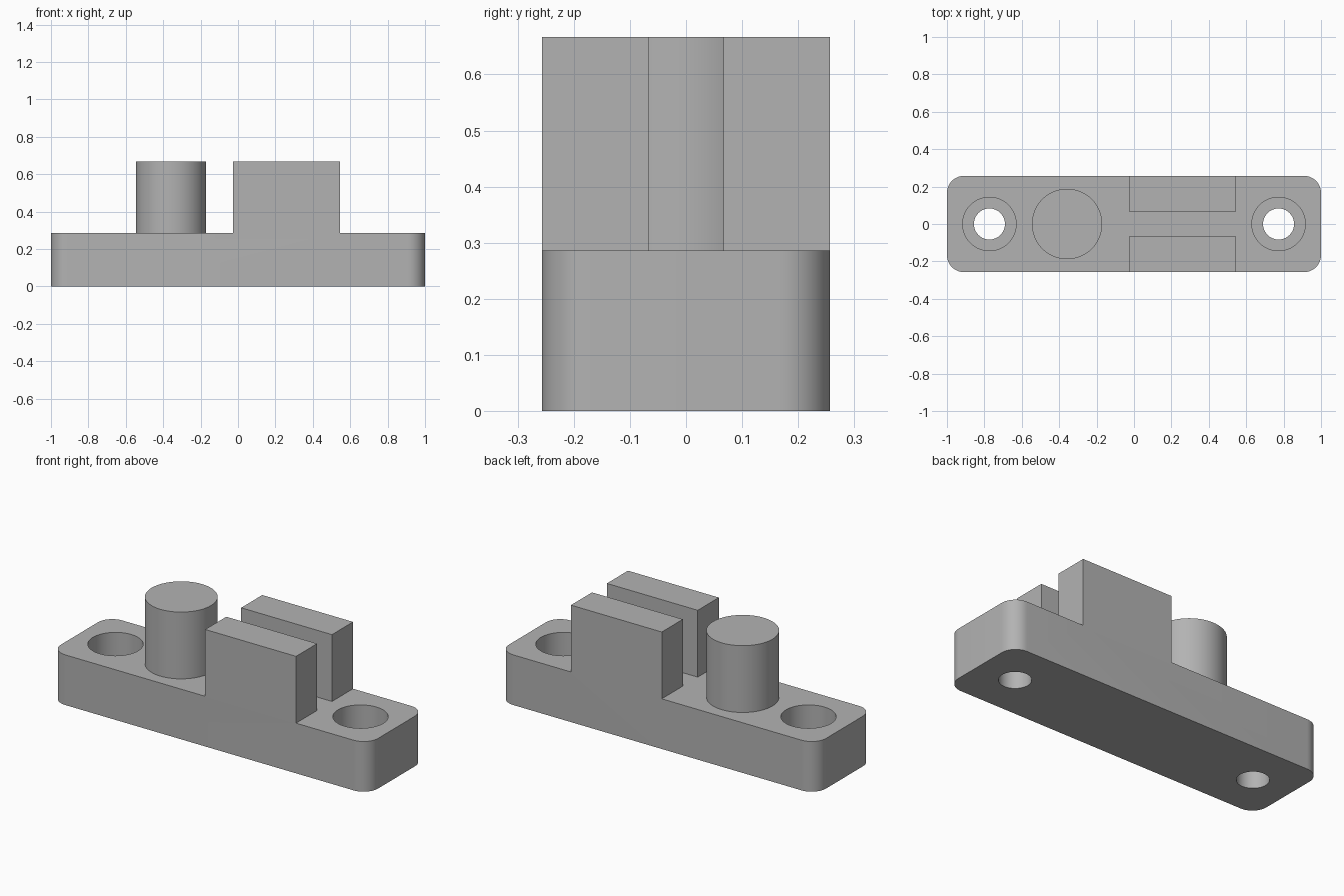
import bpy, bmesh, math

cube = bpy.data.objects.get("Cube")
if cube:
    bpy.data.objects.remove(cube)

HALF_LEN, HALF_W = 1.0, 0.257
DECK, TOP = 0.286, 0.667
WALL_X0, WALL_X1, SLOT = -0.027, 0.546, 0.067
HOLE_X, HOLE_R, BORE_R, BORE_DEPTH = 0.773, 0.083, 0.143, 0.17

grey = bpy.data.materials.new("mid grey")
grey.use_nodes = True
colour = (0.45, 0.45, 0.45, 1)
grey.diffuse_color = colour
grey.node_tree.nodes["Principled BSDF"].inputs["Base Color"].default_value = colour


def cylinder(name, x, radius, z0, z1):
    bpy.ops.mesh.primitive_cylinder_add(vertices=64, radius=radius, depth=z1 - z0,
                                        location=(x, 0, (z0 + z1) / 2))
    ob = bpy.context.object
    ob.name = name
    ob.data.materials.append(grey)
    return ob


def smooth(ob):
    bpy.ops.object.select_all(action='DESELECT')
    ob.select_set(True)
    bpy.context.view_layer.objects.active = ob
    bpy.ops.object.shade_smooth_by_angle(angle=math.radians(30))


def cut(ob, cutter):
    cutter.hide_render = True
    mod = ob.modifiers.new("cut", 'BOOLEAN')
    mod.operation, mod.solver, mod.object = 'DIFFERENCE', 'EXACT', cutter
    bpy.context.view_layer.objects.active = ob
    bpy.ops.object.modifier_apply(modifier=mod.name)
    bpy.data.objects.remove(cutter)


# Base with raised block: stepped side profile extruded across the width
profile = [(-HALF_LEN, 0), (HALF_LEN, 0), (HALF_LEN, DECK), (WALL_X1, DECK),
           (WALL_X1, TOP), (WALL_X0, TOP), (WALL_X0, DECK), (-HALF_LEN, DECK)]
bm = bmesh.new()
face = bm.faces.new([bm.verts.new((x, -HALF_W, z)) for x, z in profile])
ext = bmesh.ops.extrude_face_region(bm, geom=[face])
bmesh.ops.translate(bm, vec=(0, 2 * HALF_W, 0),
                    verts=[v for v in ext["geom"] if isinstance(v, bmesh.types.BMVert)])
# Rounded vertical end corners
corners = [e for e in bm.edges
           if all(abs(v.co.x) > HALF_LEN - 0.001 for v in e.verts)
           and abs(e.verts[0].co.z - e.verts[1].co.z) > 0.1]
bmesh.ops.bevel(bm, geom=corners, offset=0.09, segments=12, profile=0.5, affect='EDGES')
bmesh.ops.recalc_face_normals(bm, faces=bm.faces)
mesh = bpy.data.meshes.new("base_with_walls")
bm.to_mesh(mesh)
bm.free()
base = bpy.data.objects.new("base_with_walls", mesh)
bpy.context.collection.objects.link(base)
mesh.materials.append(grey)

# Slot that splits the block into two walls
bpy.ops.mesh.primitive_cube_add(size=1, location=((WALL_X0 + WALL_X1) / 2, 0, DECK + 0.5))
slot = bpy.context.object
slot.name = "slot_cutter"
slot.scale = (WALL_X1 - WALL_X0 + 0.1, 2 * SLOT, 1)
slot.data.materials.append(grey)
bpy.context.view_layer.update()
cut(base, slot)

# Counterbored screw holes
for x in (-HOLE_X, HOLE_X):
    cut(base, cylinder("bore_cutter", x, BORE_R, DECK - BORE_DEPTH, DECK + 0.1))
    cut(base, cylinder("hole_cutter", x, HOLE_R, -0.1, DECK + 0.1))
smooth(base)

# Round post
smooth(cylinder("post", -0.358, 0.188, DECK, TOP))
